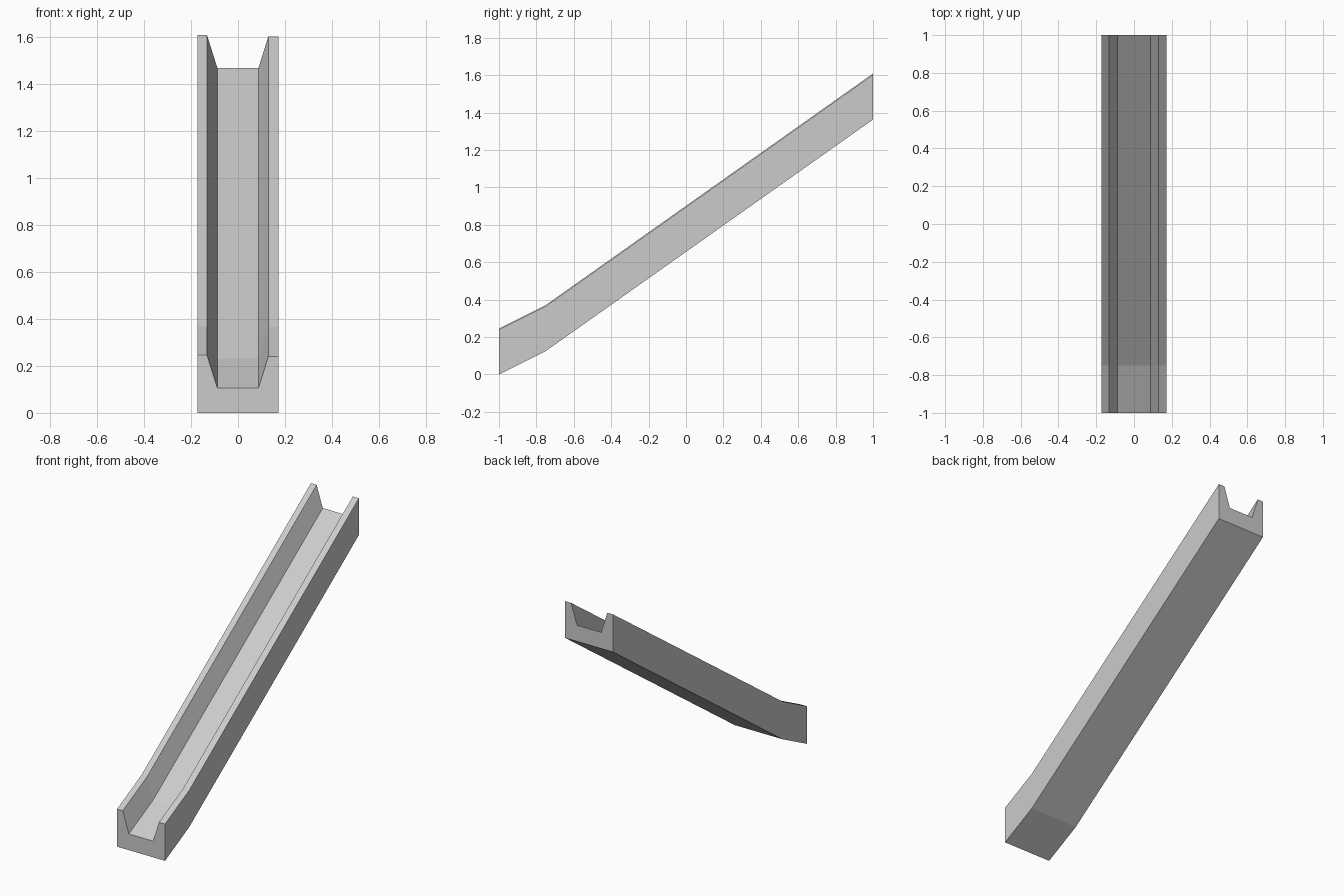
import bpy, bmesh

if "Cube" in bpy.data.objects:
    bpy.data.objects.remove(bpy.data.objects["Cube"])

# channel cross-section (x, z), left rim slightly higher than right
profile = [(-0.173, 0), (0.173, 0), (0.173, 0.24), (0.129, 0.24),
           (0.087, 0.106), (-0.088, 0.106), (-0.132, 0.246), (-0.173, 0.246)]
# path of the underside (y, z): gentle foot, then the steep run
path = [(-1, 0), (-0.75, 0.125), (1, 1.363)]

# sweep the upright section along the path
bm = bmesh.new()
rings = [[bm.verts.new((x, y, z + h)) for x, z in profile] for y, h in path]
n = len(profile)
for a, b in zip(rings, rings[1:]):
    for i in range(n):
        j = (i + 1) % n
        bm.faces.new((a[i], a[j], b[j], b[i]))

# end caps
bm.faces.new(rings[0])
bm.faces.new(rings[-1][::-1])
bmesh.ops.recalc_face_normals(bm, faces=bm.faces)

mesh = bpy.data.meshes.new("sloped_channel")
bm.to_mesh(mesh)
bm.free()
bpy.context.collection.objects.link(bpy.data.objects.new("sloped_channel", mesh))
